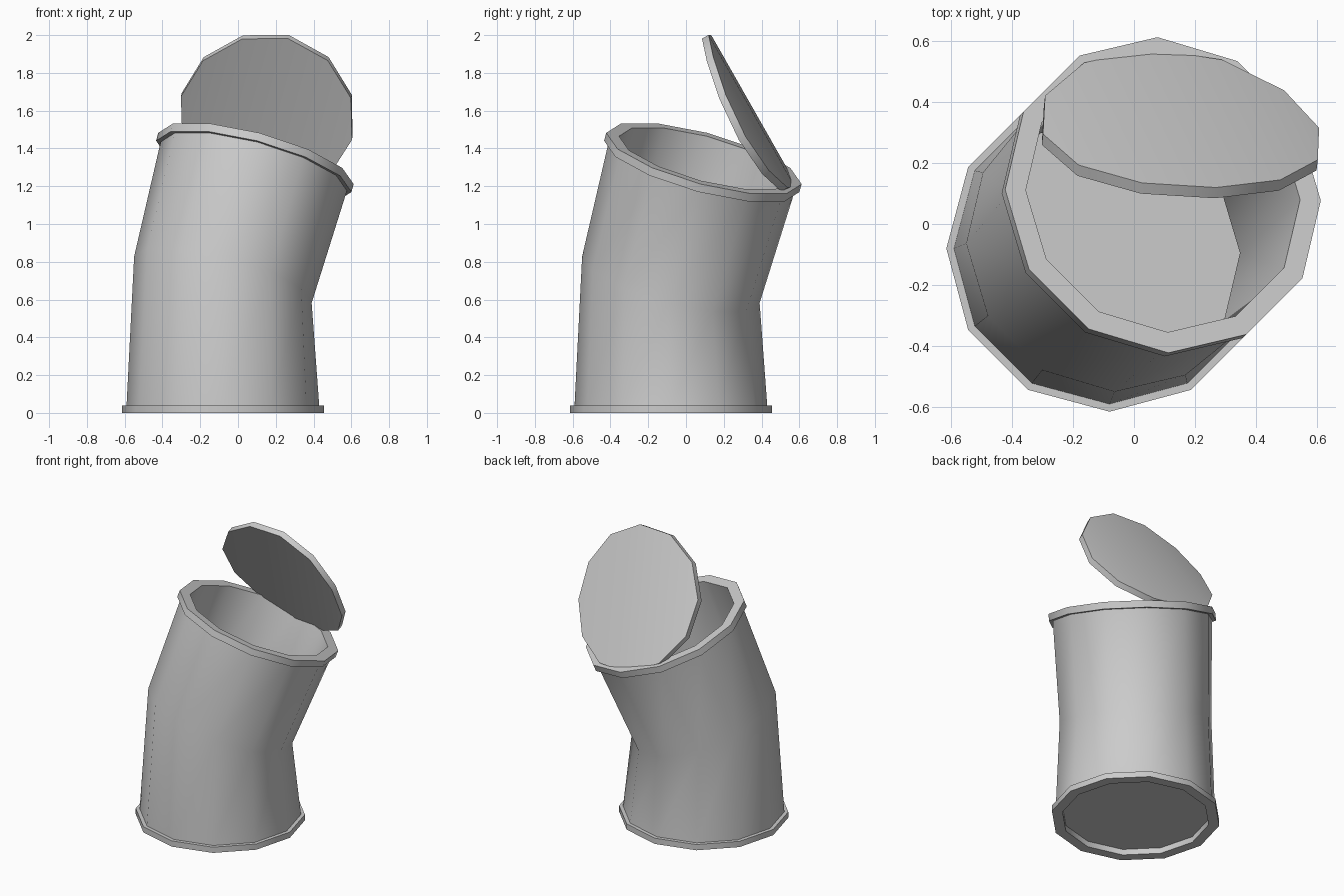
import bpy, bmesh, math
from mathutils import Vector, Matrix

if "Cube" in bpy.data.objects:
    bpy.data.objects.remove(bpy.data.objects["Cube"])

N = 12
TILT = math.radians(21)
LEAN = Matrix.Rotation(TILT, 3, Vector((-1, 1, 0)).normalized())
FLAT = Matrix.Identity(3)
AXIS = LEAN @ Vector((0, 0, 1))
BASE = Vector((-0.08, -0.08, 0))
MID = Vector((-0.08, -0.08, 0.705))
TOP = Vector((0.095, 0.095, 1.347))


def finish(name, bm):
    bmesh.ops.recalc_face_normals(bm, faces=bm.faces)
    me = bpy.data.meshes.new(name)
    bm.to_mesh(me)
    bm.free()
    ob = bpy.data.objects.new(name, me)
    bpy.context.collection.objects.link(ob)
    bpy.ops.object.select_all(action='DESELECT')
    ob.select_set(True)
    bpy.context.view_layer.objects.active = ob
    bpy.ops.object.shade_smooth_by_angle(angle=math.radians(35))
    return ob


def base(z):
    return BASE + Vector((0, 0, z)), FLAT


def top(d):
    return TOP + AXIS * d, LEAN


def rings(name, sections, closed=True):
    """Bridge twelve-sided rings; each section is ((centre, rotation), radius)."""
    bm = bmesh.new()
    loops = []
    for (c, rot), r in sections:
        loops.append([bm.verts.new(c + rot @ Vector((r * math.cos(a), r * math.sin(a), 0)))
                      for a in (math.tau * i / N for i in range(N))])
    pairs = list(zip(loops, loops[1:]))
    if closed:
        pairs.append((loops[-1], loops[0]))
    else:
        bm.faces.new(loops[0])
        bm.faces.new(loops[-1])
    for a, b in pairs:
        for i in range(N):
            j = (i + 1) % N
            bm.faces.new((a[i], a[j], b[j], b[i]))
    return finish(name, bm)


# Bent can wall with both rims, one closed profile
rings("can_body", [
    (base(0), 0.535), (base(0.04), 0.535), (base(0.04), 0.51),
    ((MID, LEAN), 0.486),
    (top(-0.045), 0.51), (top(-0.045), 0.535), (top(0), 0.535), (top(0), 0.465),
    ((MID, LEAN), 0.442),
    (base(0.04), 0.467), (base(0), 0.467)])

# Recessed floor
rings("can_floor", [(base(0.04), 0.48), (base(0.065), 0.48)], closed=False)

# Open lid: disc gently bent across its width, built in strips along the bend
U = Vector((0.4525, 0.01, -0.115)).normalized()
V = Vector((0.11, -0.2275, 0.40)).normalized()
W = V.cross(U).normalized()
C = Vector((0.155, 0.312, 1.582))
bm = bmesh.new()
sides = []
for t in (0, 0.04):
    loop = []
    for i in range(N):
        a = math.tau * i / N
        u = math.cos(a)
        loop.append(bm.verts.new(C + U * 0.467 * u + V * 0.473 * math.sin(a)
                                 + W * (t - 0.048 * u * u)))
    sides.append(loop)
    for i in range(N // 2):
        strip = [loop[i], loop[i + 1], loop[(-i - 1) % N], loop[-i % N]]
        bm.faces.new(list(dict.fromkeys(strip)))
for i in range(N):
    j = (i + 1) % N
    bm.faces.new((sides[0][i], sides[0][j], sides[1][j], sides[1][i]))
finish("lid", bm)
